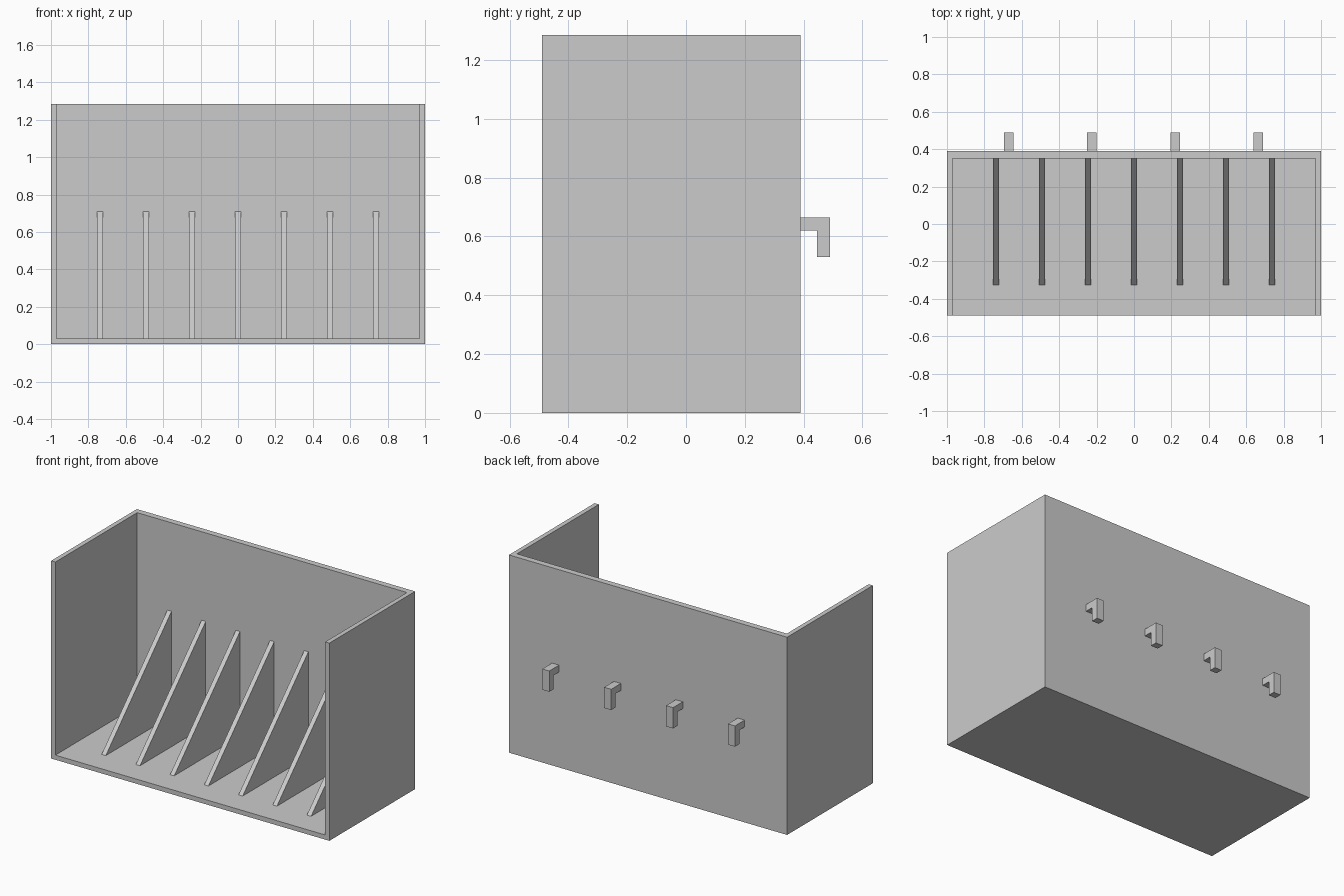
import bpy
import bmesh
from mathutils import Vector

cube = bpy.data.objects.get("Cube")
if cube:
    bpy.data.objects.remove(cube, do_unlink=True)

grey = bpy.data.materials.new("light_grey")
grey.use_nodes = True
colour = (0.6, 0.6, 0.6, 1)
grey.diffuse_color = colour
grey.node_tree.nodes["Principled BSDF"].inputs["Base Color"].default_value = colour


def extrude_profile(name, points, offset):
    """Extrude a closed 3D outline along an offset into a solid."""
    bm = bmesh.new()
    face = bm.faces.new([bm.verts.new(p) for p in points])
    grown = bmesh.ops.extrude_face_region(bm, geom=[face], use_keep_orig=True)
    moved = [v for v in grown["geom"] if isinstance(v, bmesh.types.BMVert)]
    bmesh.ops.translate(bm, verts=moved, vec=Vector(offset))
    bmesh.ops.recalc_face_normals(bm, faces=bm.faces)
    mesh = bpy.data.meshes.new(name)
    bm.to_mesh(mesh)
    bm.free()
    mesh.materials.append(grey)
    obj = bpy.data.objects.new(name, mesh)
    bpy.context.collection.objects.link(obj)
    return obj


def side_profile(name, x, width, outline):
    """Extrude a (y, z) outline across x, centred on x."""
    return extrude_profile(name, [(x - width / 2, y, z) for y, z in outline], (width, 0, 0))


FRONT, BACK, HEIGHT = -0.49, 0.39, 1.285
WALL, BACK_WALL = 0.03, 0.04
INNER = BACK - BACK_WALL

# Open box: U-shaped wall outline above a floor slab, joined as one shell
walls = [(-1, FRONT), (-1, BACK), (1, BACK), (1, FRONT),
         (1 - WALL, FRONT), (1 - WALL, INNER), (WALL - 1, INNER), (WALL - 1, FRONT)]
shell = extrude_profile("box_shell", [(x, y, 0) for x, y in walls], (0, 0, HEIGHT))
floor = side_profile("floor", 0, 2 - 2 * WALL,
                     [(FRONT, 0), (INNER, 0), (INNER, WALL), (FRONT, WALL)])

# Triangular dividers
for i in range(7):
    side_profile(f"divider_{i + 1}", (i - 3) * 0.246, 0.03,
                 [(-0.325, WALL), (INNER, WALL), (INNER, 0.71)])

# Hanging hooks on the back
hook = [(BACK, 0.62), (BACK, 0.665), (0.49, 0.665),
        (0.49, 0.53), (0.445, 0.53), (0.445, 0.62)]
for i in range(4):
    side_profile(f"hook_{i + 1}", -0.67 + i * 0.445, 0.05, hook)
